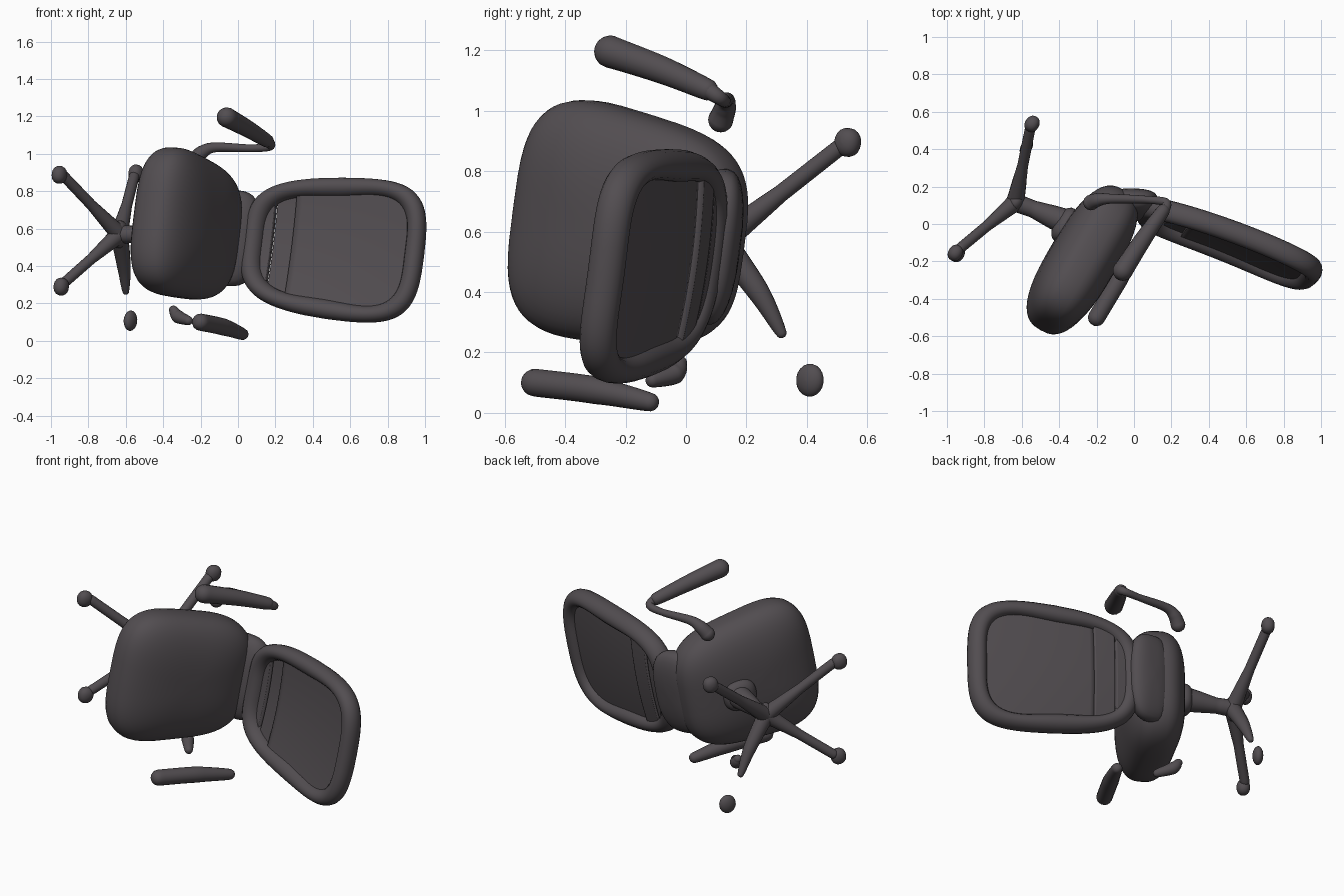
import bpy, bmesh
from math import sin, cos, pi, copysign
from mathutils import Vector as V

if "Cube" in bpy.data.objects:
    bpy.data.objects.remove(bpy.data.objects["Cube"])

mat = bpy.data.materials.new("dark_plastic")
mat.diffuse_color = (0.085, 0.075, 0.082, 1)
mat.use_nodes = True
mat.node_tree.nodes["Principled BSDF"].inputs["Base Color"].default_value = mat.diffuse_color

# Chair axes (the chair lies on its side)
W = V((0.12, 0.13, 0.98)).normalized()          # width
U = V((0.5, 0.86, -0.175)).normalized()         # seat, front to rear
N = W.cross(U).normalized()                     # seat underside
BV = V((0.93, -0.36, -0.07)).normalized()       # back, bottom to top
BN = BV.cross(W).normalized()                   # back, facing forward


def sgp(x, p):
    return copysign(abs(x) ** (2 / p), x)


def finish(name, bm):
    bmesh.ops.recalc_face_normals(bm, faces=bm.faces)
    for f in bm.faces:
        f.smooth = True
    me = bpy.data.meshes.new(name)
    bm.to_mesh(me)
    bm.free()
    me.materials.append(mat)
    ob = bpy.data.objects.new(name, me)
    bpy.context.collection.objects.link(ob)
    return ob


def loft(name, rings, closed=False):
    bm = bmesh.new()
    vs = [[bm.verts.new(p) for p in r] for r in rings]
    n = len(vs[0])
    for i in range(len(vs) if closed else len(vs) - 1):
        a, b = vs[i], vs[(i + 1) % len(vs)]
        for j in range(n):
            bm.faces.new((a[j], a[(j + 1) % n], b[(j + 1) % n], b[j]))
    if not closed:
        bm.faces.new(vs[0])
        bm.faces.new(vs[-1])
    return finish(name, bm)


def cushion(name, c, axes, half, p=3.2, q=2.5, taper=0.0, n=64, m=24):
    """Superellipsoid pad; taper narrows the second axis along the first."""
    rings = []
    for i in range(m + 1):
        f = (-pi / 2 + pi * i / m) * 0.995
        s, h = abs(cos(f)) ** (2 / q), sgp(sin(f), q)
        ring = []
        for j in range(n):
            t = 2 * pi * j / n
            a, b = s * sgp(cos(t), p), s * sgp(sin(t), p)
            ring.append(V(c) + axes[0] * (a * half[0])
                        + axes[1] * (b * half[1] * (1 + taper * a)) + axes[2] * (h * half[2]))
        rings.append(ring)
    return loft(name, rings)


def tube(name, pts, rad, n=16):
    """Round-ended tube through a smooth path with varying radius."""
    P = [V(p) for p in pts]
    path = []
    for i in range(len(P) - 1):
        p0, p1, p2, p3 = P[max(i - 1, 0)], P[i], P[i + 1], P[min(i + 2, len(P) - 1)]
        for k in range(8):
            t = k / 8
            q = 0.5 * (2 * p1 + (p2 - p0) * t + (2 * p0 - 5 * p1 + 4 * p2 - p3) * t * t
                       + (3 * p1 - p0 - 3 * p2 + p3) * t ** 3)
            path.append((q, rad[i] + (rad[i + 1] - rad[i]) * t))
    path.append((P[-1], rad[-1]))
    d0 = (path[1][0] - path[0][0]).normalized()
    d1 = (path[-1][0] - path[-2][0]).normalized()
    caps = [(sin(k * pi / 10), cos(k * pi / 10)) for k in range(1, 5)]
    start = [(P[0] - d0 * rad[0] * s, rad[0] * c) for s, c in reversed(caps)]
    end = [(P[-1] + d1 * rad[-1] * s, rad[-1] * c) for s, c in caps]
    path = start + path + end
    rings = []
    x = d0.orthogonal().normalized()
    for i, (q, r) in enumerate(path):
        d = (path[min(i + 1, len(path) - 1)][0] - path[max(i - 1, 0)][0]).normalized()
        x = (x - d * x.dot(d)).normalized()
        y = d.cross(x)
        rings.append([q + (x * cos(2 * pi * j / n) + y * sin(2 * pi * j / n)) * r for j in range(n)])
    return loft(name, rings)


# Seat cushion
cushion("seat", (-0.275, -0.19, 0.61), (U, W, N), (0.42, 0.385, 0.18), 3.5, 2.7, -0.1)

# Backrest: rim swept round a tapered rounded outline
BC = V((0.513, -0.098, 0.495))
LEN, WID, POW = 0.462, 0.33, 3.7


def back_pt(a, b, depth=0.0):
    sag = 0.025 * (1 - a * a) - 0.02 * b * b
    return BC + BV * (a * LEN) + W * (b * WID * (1 + 0.11 * a)) + BN * (depth - sag)


rim = []
for i in range(96):
    t = 2 * pi * i / 96
    a, b = sgp(cos(t), POW), sgp(sin(t), POW)
    o = back_pt(a, b)
    out = (o - back_pt(a * 0.85, b * 0.85)).normalized()
    rim.append([o + out * (0.054 * cos(k * pi / 8)) + BN * (0.06 * sin(k * pi / 8)) for k in range(16)])
loft("back_rim", rim, closed=True)


# Backrest panels, cut short near the seat to leave a narrow slit
def back_panel(name, a0, a1, depth, thick, m=20, n=20):
    bm = bmesh.new()
    grid = {}
    for i in range(m + 1):
        a = a0 + (a1 - a0) * i / m
        half = (1 - min(abs(a), 0.999) ** POW) ** (1 / POW)
        for j in range(n + 1):
            grid[i, j] = bm.verts.new(back_pt(a, half * (-1 + 2 * j / n), depth))
    for i in range(m):
        for j in range(n):
            bm.faces.new((grid[i, j], grid[i + 1, j], grid[i + 1, j + 1], grid[i, j + 1]))
    sol = finish(name, bm).modifiers.new("thickness", 'SOLIDIFY')
    sol.thickness = thick
    sol.offset = 0


back_panel("back_panel", -0.52, 0.98, 0.005, 0.045)
back_panel("lumbar_strip", -0.76, -0.5, -0.015, 0.045)
back_panel("lower_strip", -0.98, -0.79, -0.01, 0.05)

# Joint between seat and back
cushion("back_joint", (-0.035, 0.1, 0.55), (V((1, -0.05, -0.1)).normalized(), W, BN),
        (0.15, 0.26, 0.085), 2.8, 2.5, n=40, m=14)

# Armrests: pad plus strut
tube("upper_arm_pad", [(-0.06, -0.25, 1.195), (0.05, -0.08, 1.135), (0.155, 0.07, 1.07)],
     [0.054, 0.046, 0.036])
tube("upper_arm_strut", [(0.16, 0.07, 1.07), (0.17, 0.115, 1.04), (0.07, 0.13, 1.03),
                         (-0.12, 0.135, 1.035), (-0.19, 0.13, 1.01), (-0.23, 0.115, 0.97)],
     [0.03, 0.023, 0.02, 0.026, 0.036, 0.042])
tube("lower_arm_pad", [(-0.2, -0.5, 0.1), (-0.08, -0.3, 0.075), (0.025, -0.12, 0.036)],
     [0.046, 0.046, 0.031])
tube("lower_arm_strut", [(-0.345, -0.02, 0.165), (-0.32, -0.04, 0.13), (-0.265, -0.11, 0.108)],
     [0.024, 0.036, 0.024])

# Column and hub
HUB = (-0.635, 0.115, 0.57)
cushion("tilt_mechanism", (-0.37, -0.005, 0.58), (U, W, N), (0.1, 0.09, 0.055), 2.4, 2.2, n=32, m=12)
tube("column", [(-0.34, 0.0, 0.58), (-0.44, 0.04, 0.575), (-0.54, 0.08, 0.57), HUB],
     [0.075, 0.062, 0.046, 0.05])
cushion("hub", HUB, (W, U, N), (0.075, 0.06, 0.045), 2, 2, n=24, m=12)

# Star base legs with casters
legs = [((-0.93, -0.13, 0.88), (-0.955, -0.155, 0.888)),
        ((-0.93, -0.13, 0.31), (-0.945, -0.16, 0.29)),
        ((-0.555, 0.51, 0.88), (-0.545, 0.535, 0.895))]
for i, (end, wheel) in enumerate(legs):
    mid = V(HUB).lerp(V(end), 0.5)
    tube(f"base_leg_{i + 1}", [HUB, mid, end], [0.05, 0.029, 0.028])
    cushion(f"caster_{i + 1}", wheel, (W, U, N), (0.048, 0.045, 0.038), 2.2, 2.2, n=20, m=12)
tube("base_leg_4", [HUB, (-0.61, 0.24, 0.4), (-0.6, 0.315, 0.265)], [0.05, 0.037, 0.018])
cushion("caster_4", (-0.575, 0.41, 0.108), (W, U, N), (0.055, 0.05, 0.03), 2, 2, n=20, m=12)
